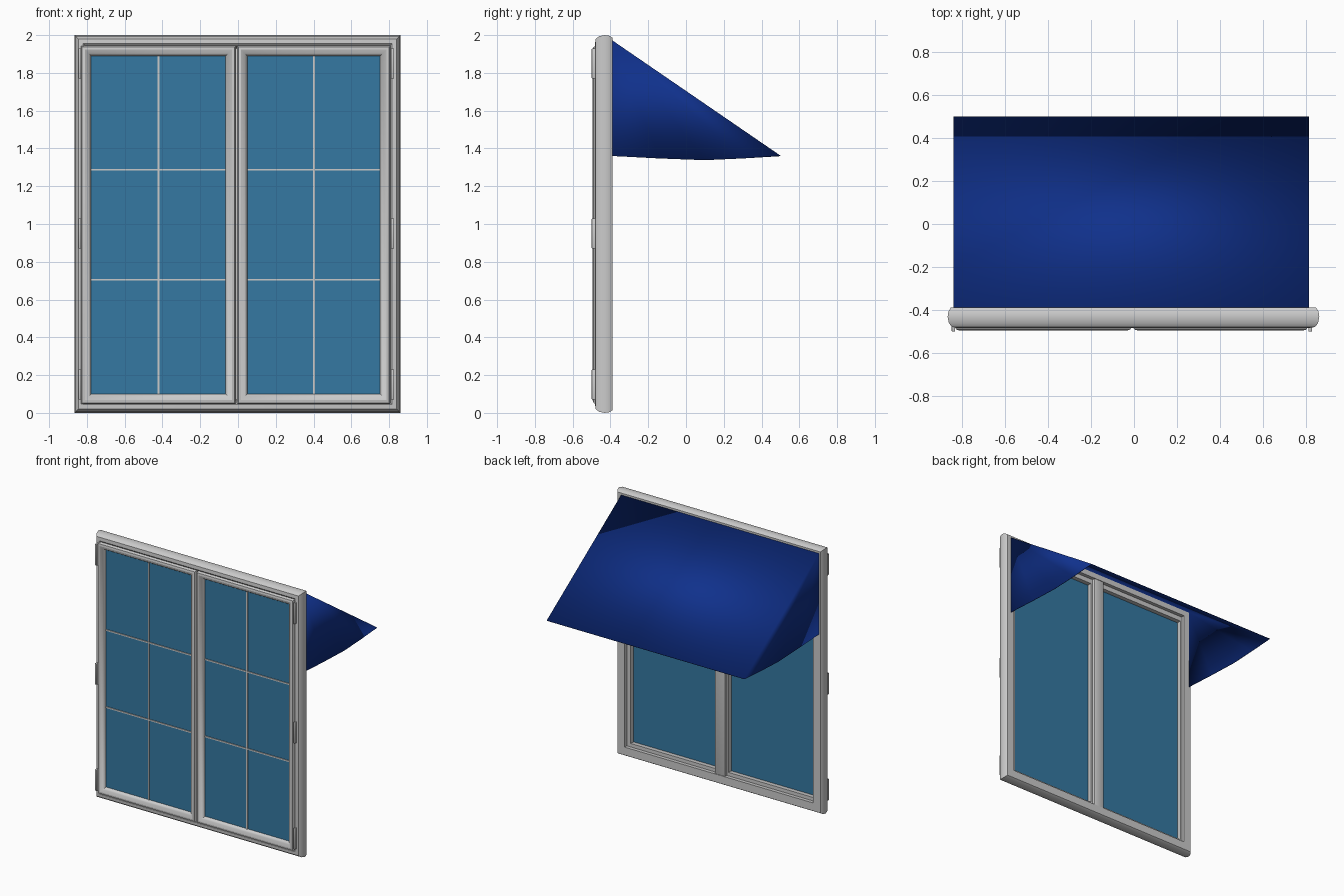
import bpy, bmesh, math

if "Cube" in bpy.data.objects:
    bpy.data.objects.remove(bpy.data.objects["Cube"])


def finish(name, bm, angle=40, mat=None):
    bmesh.ops.recalc_face_normals(bm, faces=bm.faces)
    me = bpy.data.meshes.new(name)
    bm.to_mesh(me)
    bm.free()
    ob = bpy.data.objects.new(name, me)
    bpy.context.collection.objects.link(ob)
    if mat:
        me.materials.append(mat)
    bpy.ops.object.select_all(action='DESELECT')
    ob.select_set(True)
    bpy.context.view_layer.objects.active = ob
    bpy.ops.object.shade_smooth_by_angle(angle=math.radians(angle))
    return ob


def material(name, color):
    m = bpy.data.materials.new(name)
    m.diffuse_color = color
    m.use_nodes = True
    m.node_tree.nodes["Principled BSDF"].inputs["Base Color"].default_value = m.diffuse_color
    return m


def ring(name, x0, x1, z0, z1, profile):
    """Mitred rectangular frame; profile points are (inset, y)."""
    bm = bmesh.new()
    loops = []
    for d, y in profile:
        corners = [(x0 + d, z0 + d), (x1 - d, z0 + d), (x1 - d, z1 - d), (x0 + d, z1 - d)]
        loops.append([bm.verts.new((x, y, z)) for x, z in corners])
    for a, b in zip(loops, loops[1:] + loops[:1]):
        for i in range(4):
            j = (i + 1) % 4
            bm.faces.new((a[i], a[j], b[j], b[i]))
    return finish(name, bm)


def box(name, x0, x1, y0, y1, z0, z1, mat=None, bevel=0):
    bm = bmesh.new()
    bmesh.ops.create_cube(bm, size=1)
    for v in bm.verts:
        v.co = ((x0, x1)[v.co.x > 0], (y0, y1)[v.co.y > 0], (z0, z1)[v.co.z > 0])
    if bevel:
        bmesh.ops.bevel(bm, geom=bm.edges[:], offset=bevel, segments=2, profile=0.5, affect='EDGES')
    return finish(name, bm, 40, mat)


glass_mat = material("glass_blue", (0.035, 0.19, 0.36, 1))
cloth_mat = material("awning_blue", (0.005, 0.03, 0.26, 1))

# Outer frame with rounded outside edge
ring("outer_frame", -0.865, 0.86, 0, 2.0,
     [(0.015, -0.388), (0.004, -0.405), (0, -0.43), (0.006, -0.46), (0.02, -0.478),
      (0.045, -0.482), (0.06, -0.47), (0.075, -0.43), (0.075, -0.388)])

# Centre post behind the two sashes
box("centre_post", -0.05, 0.035, -0.44, -0.392, 0.06, 1.94, bevel=0.008)

# Two sashes, each with a pane and glazing bars
sash_profile = [(0, -0.415), (0, -0.475), (0.008, -0.49), (0.022, -0.494),
                (0.042, -0.485), (0.056, -0.462), (0.056, -0.415)]
for side, x0, x1, xm in (("left", -0.833, -0.01, -0.42), ("right", -0.006, 0.808, 0.402)):
    ring(side + "_sash", x0, x1, 0.045, 1.945, sash_profile)
    g0, g1 = x0 + 0.05, x1 - 0.05
    box(side + "_glass", g0, g1, -0.462, -0.448, 0.09, 1.9, glass_mat)
    box(side + "_upright_bar", xm - 0.005, xm + 0.005, -0.469, -0.455, 0.1, 1.89)
    for i, z in enumerate((0.705, 1.287)):
        box(f"{side}_cross_bar_{i + 1}", g0 + 0.005, g1 - 0.005, -0.468, -0.455, z - 0.005, z + 0.005)

# Hinges at the outer sash edges
for side, x in (("left", -0.838), ("right", 0.818)):
    for i, z in enumerate((0.15, 0.95, 1.85)):
        box(f"{side}_hinge_{i + 1}", x - 0.008, x + 0.008, -0.499, -0.47, z - 0.08, z + 0.08, bevel=0.003)

# Awning: sloping top sheet and two triangular sides with a drooping lower edge
bm = bmesh.new()
lower = [(-0.39, 1.36), (-0.14, 1.347), (0.1, 1.338), (0.3, 1.347), (0.5, 1.362)]
edges = []
for x in (-0.838, 0.813):
    top = bm.verts.new((x, -0.39, 1.972))
    low = [bm.verts.new((x, y, z)) for y, z in lower]
    for a, b in zip(low, low[1:]):
        bm.faces.new((top, a, b))
    edges.append((top, low[-1]))
(a, b), (c, d) = edges
bm.faces.new((a, b, d, c))
awning = finish("awning", bm, 40, cloth_mat)
sol = awning.modifiers.new("cloth_thickness", 'SOLIDIFY')
sol.thickness = 0.004
sol.offset = -1
